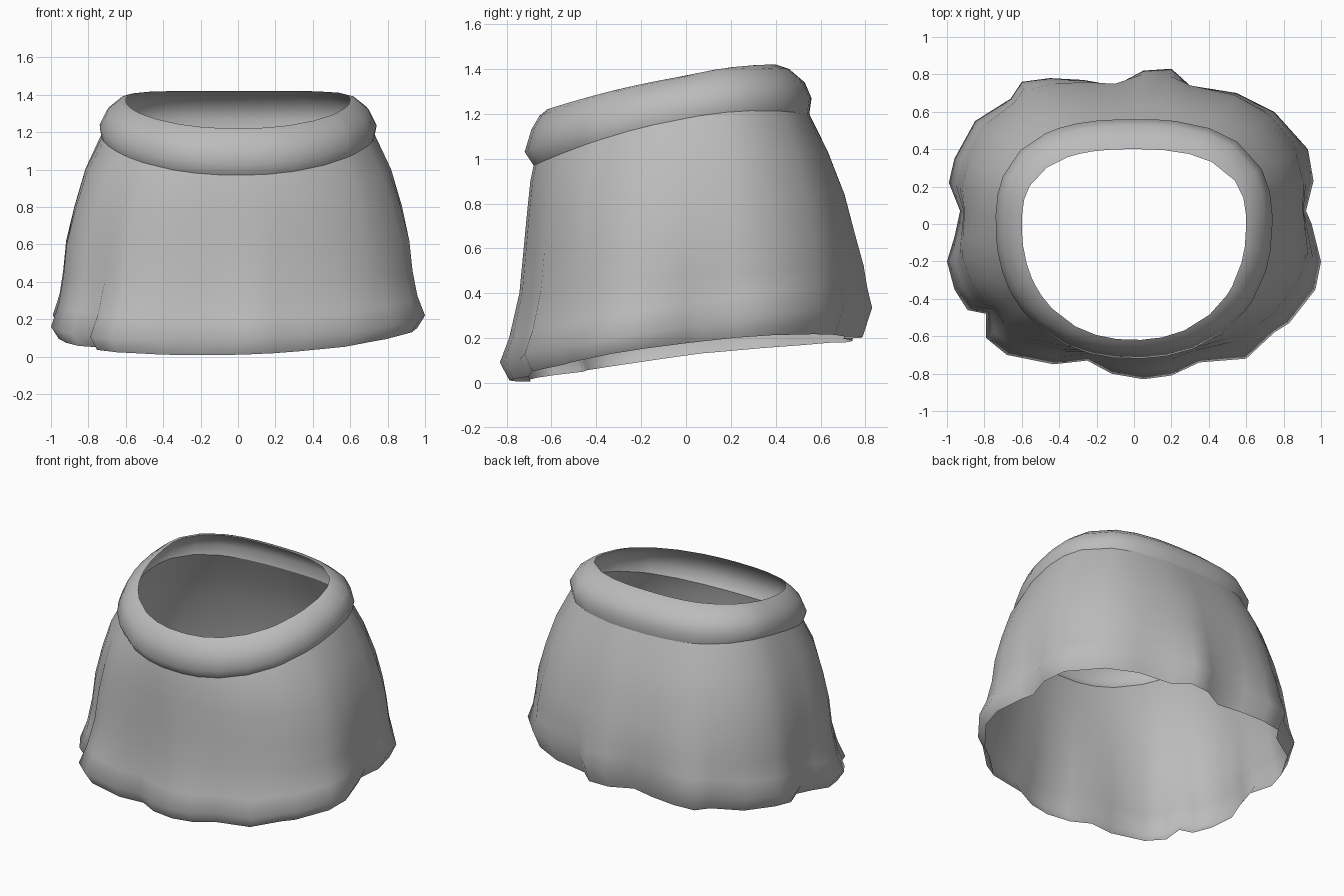
import bpy
import bmesh
import math

cube = bpy.data.objects.get("Cube")
if cube:
    bpy.data.objects.remove(cube, do_unlink=True)

# Plain grey cloth
cloth = bpy.data.materials.new("grey_cloth")
cloth.use_nodes = True
grey = (0.5, 0.5, 0.5, 1)
cloth.diffuse_color = grey
cloth.node_tree.nodes["Principled BSDF"].inputs["Base Color"].default_value = grey

# Wavy plan outline of the hem, counter-clockwise
HEM_PLAN = [
    (.95, 0), (.92, .07), (.96, .23), (.93, .4), (.75, .6), (.55, .7), (.3, .74),
    (.2, .83), (.05, .82), (-.1, .74), (-.27, .77), (-.45, .78), (-.6, .76),
    (-.66, .67), (-.85, .55), (-.96, .35), (-.99, .22), (-.93, .07), (-.96, -.07),
    (-1, -.2), (-.96, -.35), (-.89, -.46), (-.79, -.48), (-.79, -.61), (-.68, -.7),
    (-.43, -.75), (-.25, -.73), (-.12, -.8), (.05, -.83), (.2, -.81), (.35, -.74),
    (.6, -.72), (.75, -.58), (.83, -.53), (.97, -.35), (1, -.2)]

# Each ring: half width, front y, back y, height at front, side and back, fold strength
SKIRT_RINGS = [
    (.93, -.74, .74, .01, .15, .2, 1),
    (.97, -.78, .78, .09, .22, .33, 1),
    (.94, -.75, .77, .2, .33, .42, .8),
    (.93, -.72, .77, .4, .46, .52, .5),
    (.92, -.71, .74, .58, .62, .66, .35),
    (.88, -.7, .7, .76, .8, .84, .2),
    (.82, -.69, .63, .9, 1, 1.03, .1),
    (.73, -.68, .55, .97, 1.18, 1.2, 0)]
BAND_RINGS = [
    SKIRT_RINGS[-1],
    (.74, -.72, .56, 1.03, 1.23, 1.27, 0),
    (.7, -.69, .53, 1.13, 1.31, 1.34, 0),
    (.63, -.655, .46, 1.19, 1.365, 1.4, 0),
    (.6, -.62, .4, 1.22, 1.37, 1.42, 0)]


def oval_radius(angle, half_width, front, back):
    """Distance to a squarish oval that is flatter at the back."""
    c, s = abs(math.cos(angle)), math.sin(angle)
    depth, power = (back, 2.6) if s > 0 else (-front, 2.2)
    return ((c / half_width) ** power + (abs(s) / depth) ** power) ** (-1 / power)


def ring_points(ring):
    width, front, back, z_front, z_side, z_back, fold = ring
    for px, py in HEM_PLAN:
        angle = math.atan2(py, px)
        ripple = math.hypot(px, py) / oval_radius(angle, *SKIRT_RINGS[1][:3])
        oval = oval_radius(angle, width, front, back)
        radius = oval * (1 + (ripple - 1) * fold)
        x, y = radius * math.cos(angle), radius * math.sin(angle)
        # Height varies from front to back, with a slight sideways tilt low down
        t = oval * math.sin(angle) / (back if y > 0 else -front)
        z = z_side + (z_back - z_front) / 2 * t
        z += ((z_front + z_back) / 2 - z_side) * t * t
        yield x, y, max(0, z + .03 * x * fold)


def loft(name, rings):
    bm = bmesh.new()
    loops = [[bm.verts.new(p) for p in ring_points(r)] for r in rings]
    count = len(HEM_PLAN)
    for low, high in zip(loops, loops[1:]):
        for i in range(count):
            j = (i + 1) % count
            bm.faces.new((low[i], low[j], high[j], high[i])).smooth = True
    mesh = bpy.data.meshes.new(name)
    bm.to_mesh(mesh)
    bm.free()
    mesh.materials.append(cloth)
    obj = bpy.data.objects.new(name, mesh)
    bpy.context.collection.objects.link(obj)
    return obj


# Flared skirt body and the rolled band around its top
loft("skirt", SKIRT_RINGS)
loft("waistband", BAND_RINGS)
